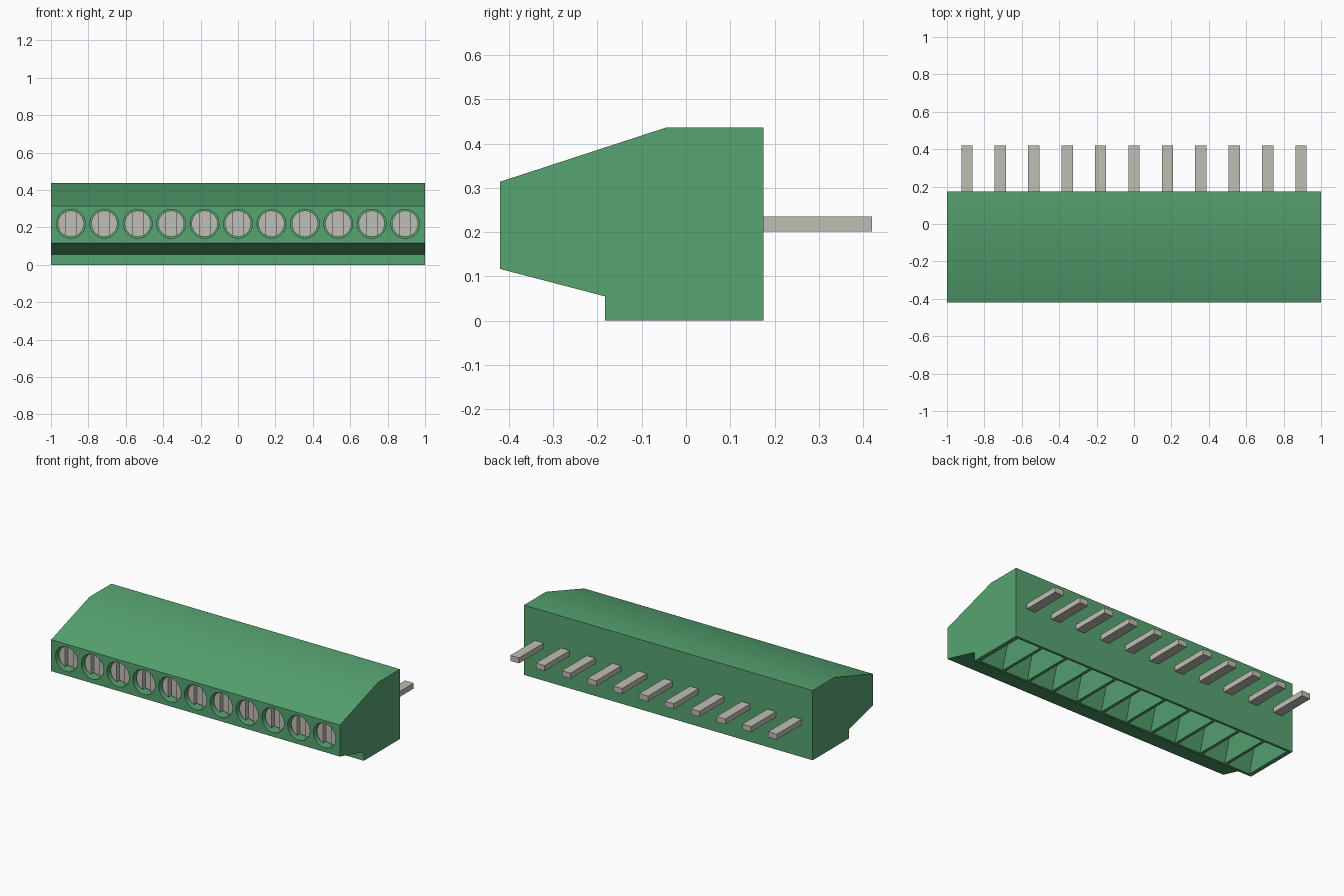
import bpy, bmesh
from math import radians
from mathutils import Matrix, Vector

old = bpy.data.objects.get("Cube")
if old:
    bpy.data.objects.remove(old, do_unlink=True)

COUNT, PITCH, SCREW_Z = 11, 0.1787, 0.22
XS = [(i - (COUNT - 1) / 2) * PITCH for i in range(COUNT)]


def material(name, rgb):
    m = bpy.data.materials.new(name)
    m.use_nodes = True
    m.diffuse_color = (*rgb, 1)
    m.node_tree.nodes["Principled BSDF"].inputs["Base Color"].default_value = (*rgb, 1)
    return m


green = material("green plastic", (0.095, 0.37, 0.165))
metal = material("dull metal", (0.53, 0.52, 0.46))


def finish(name, bm, mat):
    bmesh.ops.recalc_face_normals(bm, faces=bm.faces)
    mesh = bpy.data.meshes.new(name)
    bm.to_mesh(mesh)
    bm.free()
    mesh.materials.append(mat)
    ob = bpy.data.objects.new(name, mesh)
    bpy.context.collection.objects.link(ob)
    return ob


def add_box(bm, lo, hi):
    lo, hi = Vector(lo), Vector(hi)
    bmesh.ops.create_cube(bm, size=1, matrix=Matrix.Translation((lo + hi) / 2)
                          @ Matrix.Diagonal((*(hi - lo), 1)))


def add_disc(bm, x, y0, y1, radius):
    bmesh.ops.create_cone(bm, cap_ends=True, segments=32, radius1=radius, radius2=radius,
                          depth=y1 - y0, matrix=Matrix.Translation((x, (y0 + y1) / 2, SCREW_Z))
                          @ Matrix.Rotation(radians(90), 4, 'X'))


def add_funnel(bm, x, rings):
    # Rings are (half width, y front, y back, z), joined into a closed tapered pocket
    loops = [[bm.verts.new(c) for c in ((x - w, a, z), (x + w, a, z), (x + w, b, z), (x - w, b, z))]
             for w, a, b, z in rings]
    for low, high in zip(loops, loops[1:]):
        for i in range(4):
            j = (i + 1) % 4
            bm.faces.new((low[i], low[j], high[j], high[i]))
    bm.faces.new(loops[0])
    bm.faces.new(loops[-1])


def cut(target, cutter):
    cutter.hide_render = True
    mod = target.modifiers.new("cut", 'BOOLEAN')
    mod.operation, mod.solver, mod.object = 'DIFFERENCE', 'EXACT', cutter
    bpy.context.view_layer.objects.active = target
    bpy.ops.object.modifier_apply(modifier=mod.name)
    bpy.data.objects.remove(cutter, do_unlink=True)


def smooth(ob):
    bpy.ops.object.select_all(action='DESELECT')
    ob.select_set(True)
    bpy.context.view_layer.objects.active = ob
    bpy.ops.object.shade_smooth_by_angle(angle=radians(25))


# Housing: side profile extruded along x
profile = [(-0.42, 0.117), (-0.183, 0.055), (-0.183, 0), (0.175, 0),
           (0.175, 0.437), (-0.043, 0.437), (-0.42, 0.314)]
bm = bmesh.new()
face = bm.faces.new([bm.verts.new((-1, y, z)) for y, z in profile])
ext = bmesh.ops.extrude_face_region(bm, geom=[face])
bmesh.ops.translate(bm, vec=(2, 0, 0),
                    verts=[v for v in ext["geom"] if isinstance(v, bmesh.types.BMVert)])
housing = finish("housing", bm, green)

# Round screw holes in front and tapered wire pockets underneath
bm = bmesh.new()
for x in XS:
    add_disc(bm, x, -0.5, -0.34, 0.077)
    add_funnel(bm, x, [(0.08, -0.165, 0.16, -0.02), (0.08, -0.165, 0.16, 0),
                       (0.04, -0.05, 0.06, 0.2)])
cut(housing, finish("openings", bm, green))
smooth(housing)

# Slotted screws
bm = bmesh.new()
for x in XS:
    add_disc(bm, x, -0.395, -0.33, 0.07)
screws = finish("screws", bm, metal)
bm = bmesh.new()
for x in XS:
    add_box(bm, (x - 0.028, -0.45, SCREW_Z - 0.1), (x + 0.028, -0.365, SCREW_Z + 0.1))
cut(screws, finish("slots", bm, metal))
smooth(screws)

# Flat contact pins at the back
for i, x in enumerate(XS):
    bm = bmesh.new()
    add_box(bm, (x - 0.03, 0.165, 0.202), (x + 0.03, 0.42, 0.236))
    finish(f"pin_{i + 1}", bm, metal)
